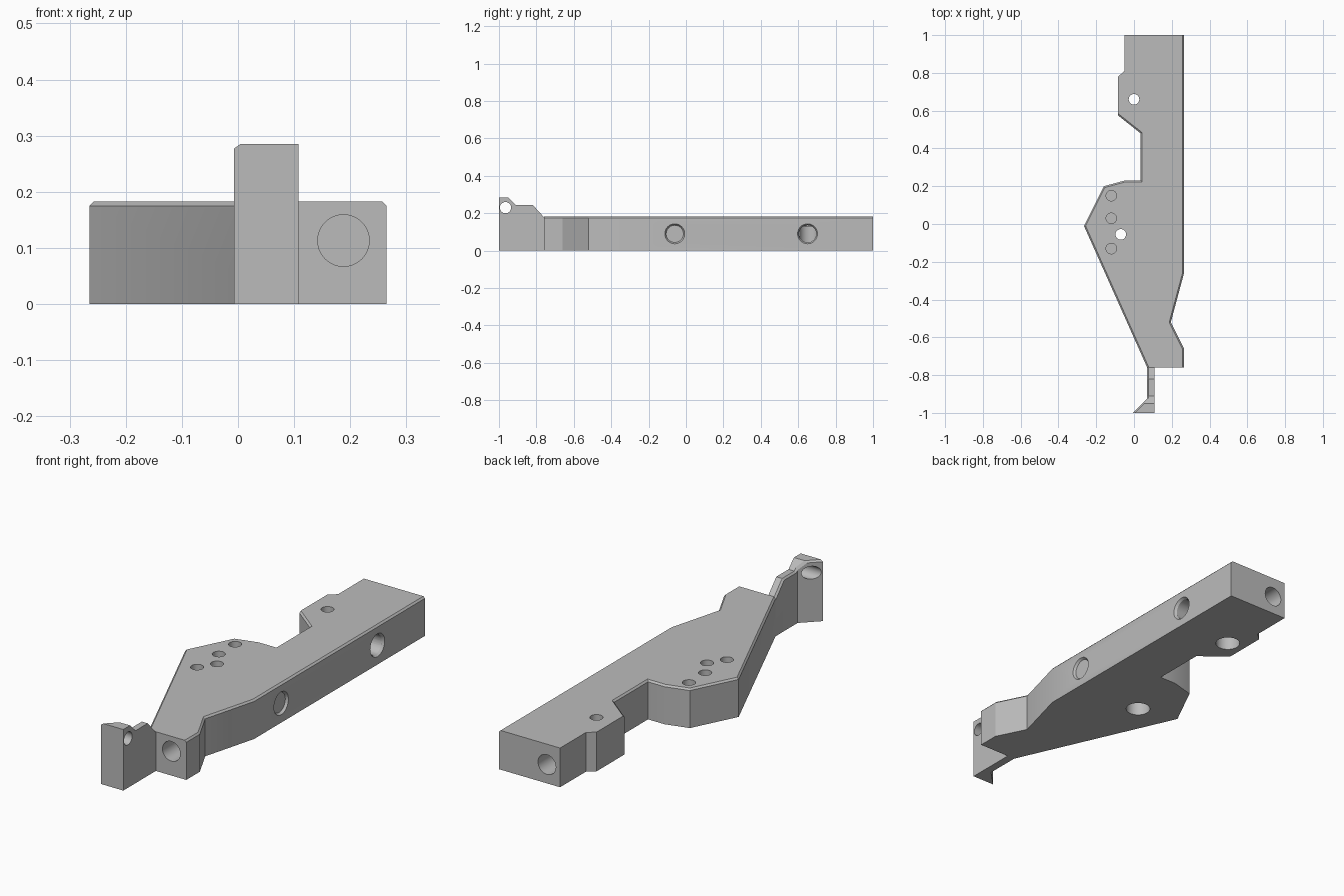
import bpy, bmesh
from math import radians
from mathutils import Vector

cube = bpy.data.objects.get("Cube")
if cube:
    bpy.data.objects.remove(cube, do_unlink=True)

metal = bpy.data.materials.new("plain grey")
metal.use_nodes = True
GREY = (0.5, 0.5, 0.5, 1)
metal.diffuse_color = GREY
metal.node_tree.nodes["Principled BSDF"].inputs["Base Color"].default_value = GREY

TOP = 0.183
CHAMFER = 0.008


def make_object(name, bm):
    bmesh.ops.recalc_face_normals(bm, faces=bm.faces)
    mesh = bpy.data.meshes.new(name)
    bm.to_mesh(mesh)
    bm.free()
    mesh.materials.append(metal)
    obj = bpy.data.objects.new(name, mesh)
    bpy.context.collection.objects.link(obj)
    return obj


def prism(points, direction):
    """Extrude a closed outline along a direction."""
    bm = bmesh.new()
    face = bm.faces.new([bm.verts.new(p) for p in points])
    ext = bmesh.ops.extrude_face_region(bm, geom=[face])
    moved = [v for v in ext["geom"] if isinstance(v, bmesh.types.BMVert)]
    bmesh.ops.translate(bm, verts=moved, vec=direction)
    bmesh.ops.recalc_face_normals(bm, faces=bm.faces)
    return bm


def chamfer(bm, edges):
    bmesh.ops.bevel(bm, geom=edges, offset=CHAMFER, segments=1,
                    affect='EDGES', clamp_overlap=True)


def combine(target, other, operation):
    """Apply a boolean and discard the second object."""
    mod = target.modifiers.new("cut", 'BOOLEAN')
    mod.object, mod.operation, mod.solver = other, operation, 'EXACT'
    bpy.context.view_layer.objects.active = target
    bpy.ops.object.modifier_apply(modifier=mod.name)
    bpy.data.objects.remove(other, do_unlink=True)


def drill(target, start, direction, depth, radius, end_radius=None):
    """Cut a round hole from a surface point inwards."""
    d = Vector(direction)
    lead = 0 if end_radius else 0.02      # overshoot outside the surface
    bm = bmesh.new()
    bmesh.ops.create_cone(bm, cap_ends=True, segments=40, radius1=radius,
                          radius2=end_radius or radius, depth=depth + lead)
    bm.transform(d.to_track_quat('Z', 'Y').to_matrix().to_4x4())
    bmesh.ops.translate(bm, verts=bm.verts, vec=Vector(start) + d * (depth - lead) / 2)
    cutter = make_object("drill_cutter", bm)
    cutter.hide_render = True
    combine(target, cutter, 'DIFFERENCE')


# Main plate with its chamfered upper rim
outline = [(-.05, 1), (-.05, .81), (-.085, .78), (-.085, .575), (.035, .48),
           (.035, .23), (-.05, .23), (-.16, .2), (-.265, -.01), (.07, -.76),
           (.265, -.76), (.265, -.66), (.195, -.52), (.265, -.26), (.265, 1)]
bm = prism([(x, y, 0) for x, y in outline], (0, 0, TOP))


def rim_is_chamfered(edge):
    a, b = (v.co for v in edge.verts)
    if min(a.z, b.z) < TOP - 0.001:
        return False
    mid = (a + b) / 2
    on_end = mid.y > 0.99 or mid.y < -0.755
    on_plain_side = mid.x < 0 and mid.y > 0.6
    return not (on_end or on_plain_side)


chamfer(bm, [e for e in bm.edges if rim_is_chamfered(e)])
body = make_object("mounting_block", bm)

# Raised front tab: plan outline trimmed by a stepped side outline
plan = [(.108, -1), (-.007, -1), (.07, -.923), (.07, -.74), (.108, -.74)]
tab = make_object("front_tab", prism([(x, y, 0) for x, y in plan], (0, 0, 0.4)))
side = [(-1.1, -.1), (-1.1, .285), (-.95, .285), (-.91, .245), (-.82, .245),
        (-.765, .185), (-.74, .16), (-.7, -.1)]
trim = make_object("tab_trim", prism([(-.3, y, z) for y, z in side], (0.6, 0, 0)))
combine(tab, trim, 'INTERSECT')
bm = bmesh.new()
bm.from_mesh(tab.data)
left_rim = []
for e in bm.edges:
    if len(e.link_faces) == 2:
        low, high = sorted(e.link_faces, key=lambda f: f.normal.z)
        if high.normal.z > 0.5 and abs(low.normal.z) < 0.1 and low.normal.x < -0.5:
            left_rim.append(e)
chamfer(bm, left_rim)
bm.to_mesh(tab.data)
bm.free()
combine(body, tab, 'UNION')

# Vertical bores: wide from below, narrow through the top
for x, y in ((0, .66), (-.07, -.055)):
    drill(body, (x, y, 0), (0, 0, 1), 0.13, 0.054)
    drill(body, (x, y, TOP), (0, 0, -1), 0.1, 0.028)

# Side ports with a countersunk mouth
for y, reach in ((.65, .25), (-.06, .32)):
    drill(body, (.265, y, .09), (-1, 0, 0), reach, 0.046)
    drill(body, (.266, y, .09), (-1, 0, 0), 0.012, 0.054, 0.046)

# Blind holes on the top face
for y in (.15, .03, -.13):
    drill(body, (-.12, y, TOP), (0, 0, -1), 0.1, 0.028)

# End ports and the cross hole through the tab
drill(body, (.188, -.76, .113), (0, 1, 0), 0.11, 0.046)
drill(body, (.018, 1, .088), (0, -1, 0), 0.32, 0.046)
drill(body, (.108, -.965, .23), (-1, 0, 0), 0.2, 0.03)

# Smooth bores, crisp corners
bpy.ops.object.select_all(action='DESELECT')
body.select_set(True)
bpy.context.view_layer.objects.active = body
bpy.ops.object.shade_smooth_by_angle(angle=radians(25))
